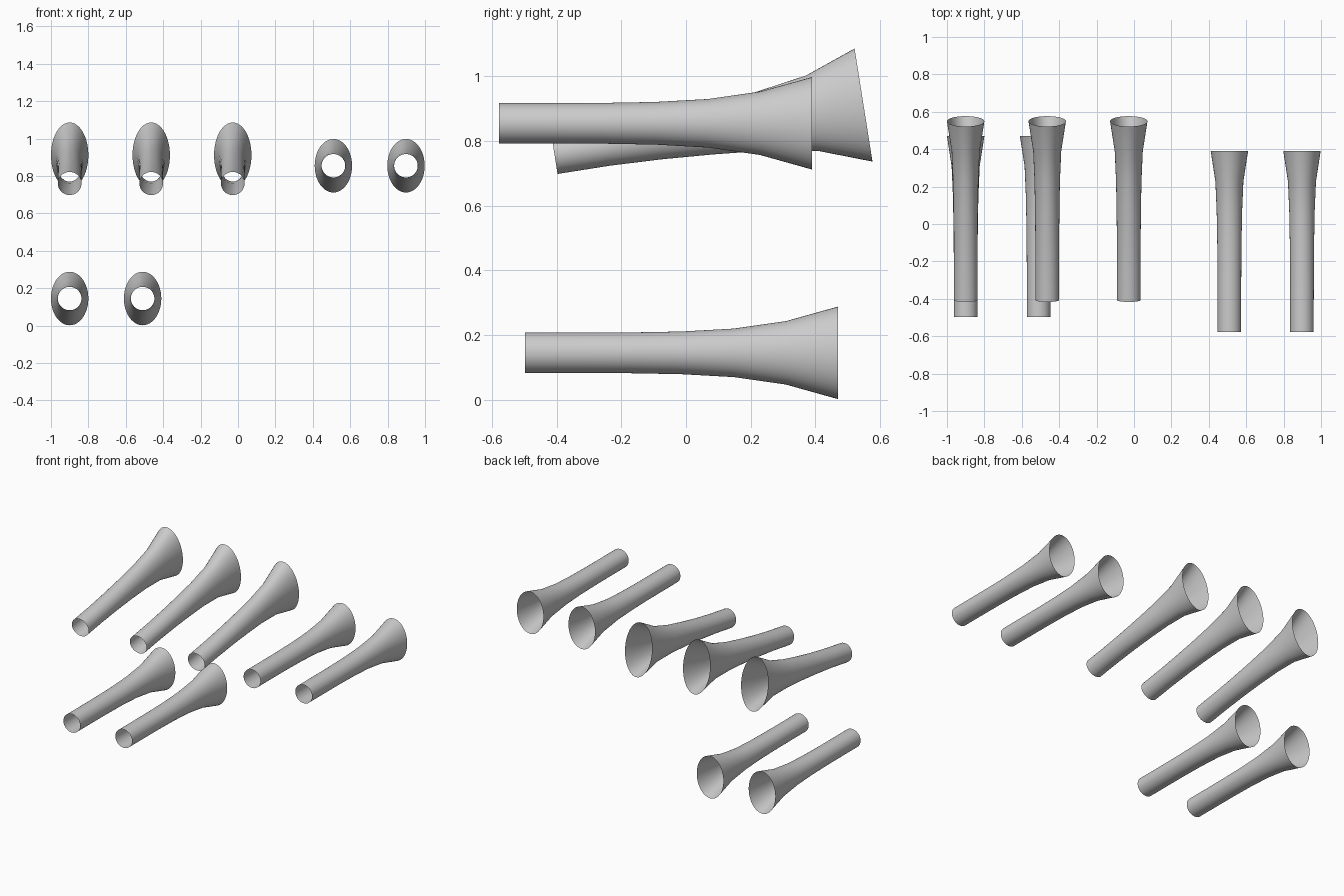
import bpy, math
from mathutils import Vector, Matrix

if "Cube" in bpy.data.objects:
    bpy.data.objects.remove(bpy.data.objects["Cube"])

LENGTH = 0.968
SIDES = 48
# half widths and half heights at evenly spaced stations along the tube
WIDTH = [0.063, 0.063, 0.0635, 0.065, 0.068, 0.075, 0.1]
HEIGHT = [0.0625, 0.0625, 0.063, 0.066, 0.075, 0.098, 0.143]
TALL = [0.0625, 0.0625, 0.068, 0.078, 0.092, 0.118, 0.177]


def flared_tube(name, start, heights, tilt=0.0):
    """Open thin shell: round at the front, tall oval mouth at the back."""
    place = Matrix.Translation(start) @ Matrix.Rotation(math.radians(tilt), 4, 'X')
    verts, faces = [], []
    for i, (w, h) in enumerate(zip(WIDTH, heights)):
        y = LENGTH * i / (len(WIDTH) - 1)
        for s in range(SIDES):
            a = 2 * math.pi * s / SIDES
            verts.append(place @ Vector((w * math.cos(a), y, h * math.sin(a))))
    for i in range(len(WIDTH) - 1):
        for s in range(SIDES):
            a, b = i * SIDES + s, i * SIDES + (s + 1) % SIDES
            faces.append((a, a + SIDES, b + SIDES, b))
    mesh = bpy.data.meshes.new(name)
    mesh.from_pydata(verts, [], faces)
    mesh.shade_smooth()
    obj = bpy.data.objects.new(name, mesh)
    bpy.context.collection.objects.link(obj)
    return obj


# lower pair
for i, x in enumerate((-0.9, -0.51)):
    flared_tube(f"lower_tube_{i + 1}", (x, -0.498, 0.145), HEIGHT)

# upper level pair
for i, x in enumerate((0.51, 0.898)):
    flared_tube(f"upper_tube_{i + 1}", (x, -0.578, 0.855), HEIGHT)

# upper tilted row of three with taller mouths
for i, x in enumerate((-0.9, -0.464, -0.028)):
    flared_tube(f"tilted_tube_{i + 1}", (x, -0.407, 0.76), TALL, 9)
